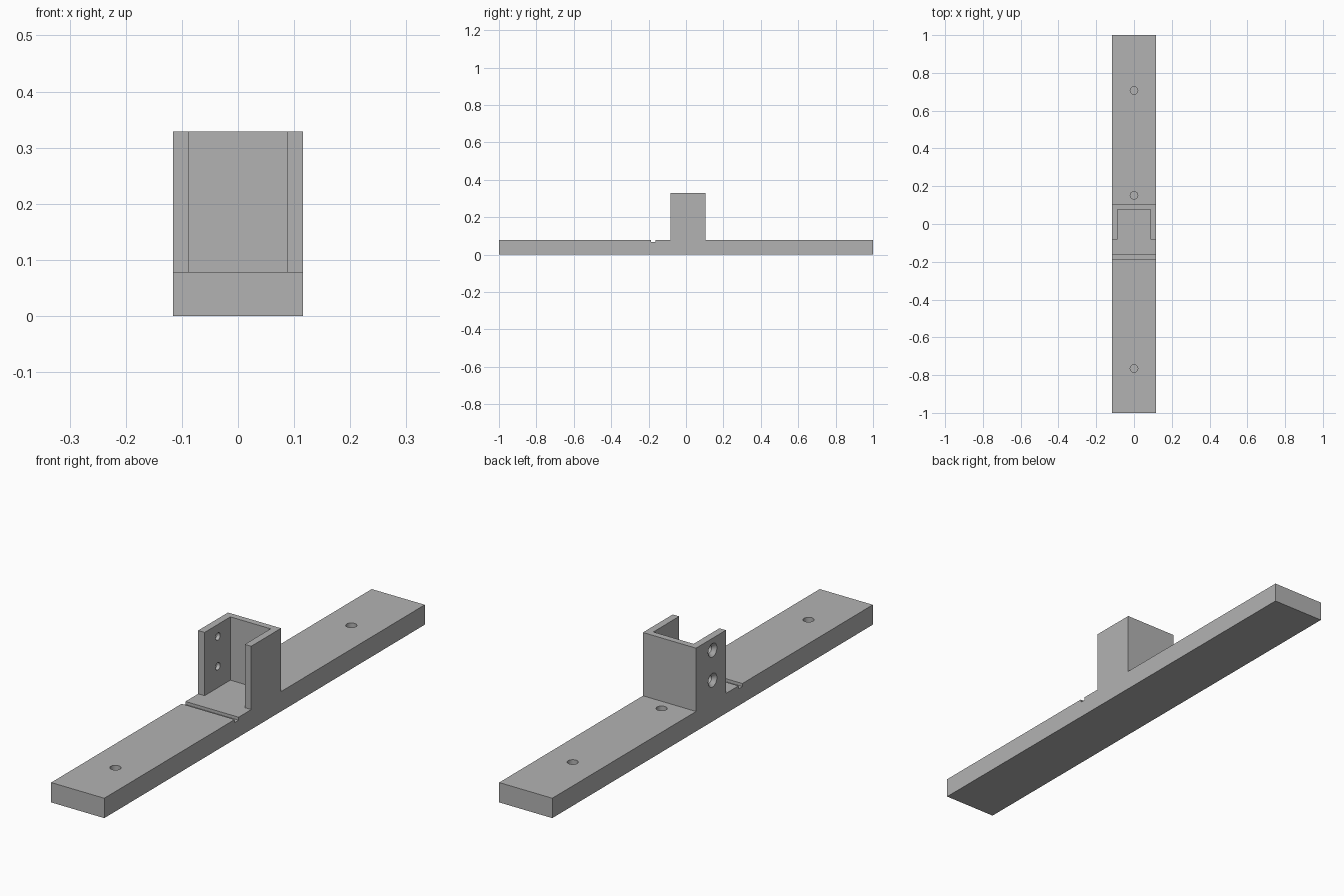
import bpy, bmesh, math
from mathutils import Matrix, Vector

if "Cube" in bpy.data.objects:
    bpy.data.objects.remove(bpy.data.objects["Cube"])

HALF_W = 0.116      # half width of the bar and bracket
BAR_H = 0.0785      # bar thickness
TOP = 0.3285        # top of the bracket
INNER = 0.088       # half width of the channel

grey = bpy.data.materials.new("plain grey")
grey.use_nodes = True
colour = (0.45, 0.45, 0.45, 1)
grey.diffuse_color = colour
grey.node_tree.nodes["Principled BSDF"].inputs["Base Color"].default_value = colour


def add_object(name, bm):
    bmesh.ops.recalc_face_normals(bm, faces=bm.faces)
    mesh = bpy.data.meshes.new(name)
    bm.to_mesh(mesh)
    bm.free()
    mesh.materials.append(grey)
    obj = bpy.data.objects.new(name, mesh)
    bpy.context.collection.objects.link(obj)
    return obj


def extrude(name, points, direction):
    """Close a flat profile and extrude it into a solid."""
    bm = bmesh.new()
    face = bm.faces.new([bm.verts.new(p) for p in points])
    new = bmesh.ops.extrude_face_region(bm, geom=[face], use_keep_orig=True)["geom"]
    verts = [v for v in new if isinstance(v, bmesh.types.BMVert)]
    bmesh.ops.translate(bm, verts=verts, vec=Vector(direction))
    return add_object(name, bm)


def turned_cutter(name, place, axis, length, r1, r2):
    """Round cutter centred on place, running along axis from r1 to r2."""
    bm = bmesh.new()
    turn = Vector((0, 0, 1)).rotation_difference(Vector(axis)).to_matrix().to_4x4()
    bmesh.ops.create_cone(bm, cap_ends=True, segments=32, radius1=r1, radius2=r2,
                          depth=length, matrix=Matrix.Translation(place) @ turn)
    return add_object(name, bm)


def combine(target, other, operation):
    """Apply a boolean and discard the second solid."""
    mod = target.modifiers.new("boolean", 'BOOLEAN')
    mod.operation, mod.solver, mod.object = operation, 'EXACT', other
    bpy.context.view_layer.update()
    result = bpy.data.meshes.new_from_object(
        target.evaluated_get(bpy.context.evaluated_depsgraph_get()))
    target.modifiers.clear()
    target.data = result
    bpy.data.objects.remove(other)


# Long bar with a shallow groove across its top
groove = BAR_H - 0.012
side = [(-1, 0), (1, 0), (1, BAR_H), (-0.162, BAR_H), (-0.162, groove),
        (-0.186, groove), (-0.186, BAR_H), (-1, BAR_H)]
bar = extrude("mounting_bar", [(-HALF_W, y, z) for y, z in side], (2 * HALF_W, 0, 0))

# Upright channel, open to the front
front, inner_back, back = -0.083, 0.078, 0.103
plan = [(-HALF_W, front), (-INNER, front), (-INNER, inner_back), (INNER, inner_back),
        (INNER, front), (HALF_W, front), (HALF_W, back), (-HALF_W, back)]
channel = extrude("upright_channel", [(x, y, BAR_H) for x, y in plan],
                  (0, 0, TOP - BAR_H))

# Countersunk screw holes through one channel wall
wall_x = -(HALF_W + INNER) / 2
for z in (0.281, 0.163):
    combine(channel, turned_cutter("screw_hole", (wall_x, 0, z), (1, 0, 0),
                                   0.06, 0.0145, 0.0145), 'DIFFERENCE')
    combine(channel, turned_cutter("countersink", (-HALF_W + 0.006, 0, z), (1, 0, 0),
                                   0.016, 0.029, 0.0145), 'DIFFERENCE')

# Blind holes in the top of the bar
for y in (0.707, 0.152, -0.765):
    combine(bar, turned_cutter("blind_hole", (0, y, BAR_H), (0, 0, 1),
                               0.08, 0.02, 0.02), 'DIFFERENCE')

# Join both parts into one solid
combine(bar, channel, 'UNION')
bar.name = "bar_with_channel"

# Smooth the round holes and keep the corners sharp
bpy.ops.object.select_all(action='DESELECT')
bar.select_set(True)
bpy.context.view_layer.objects.active = bar
bpy.ops.object.shade_smooth_by_angle(angle=math.radians(30))
